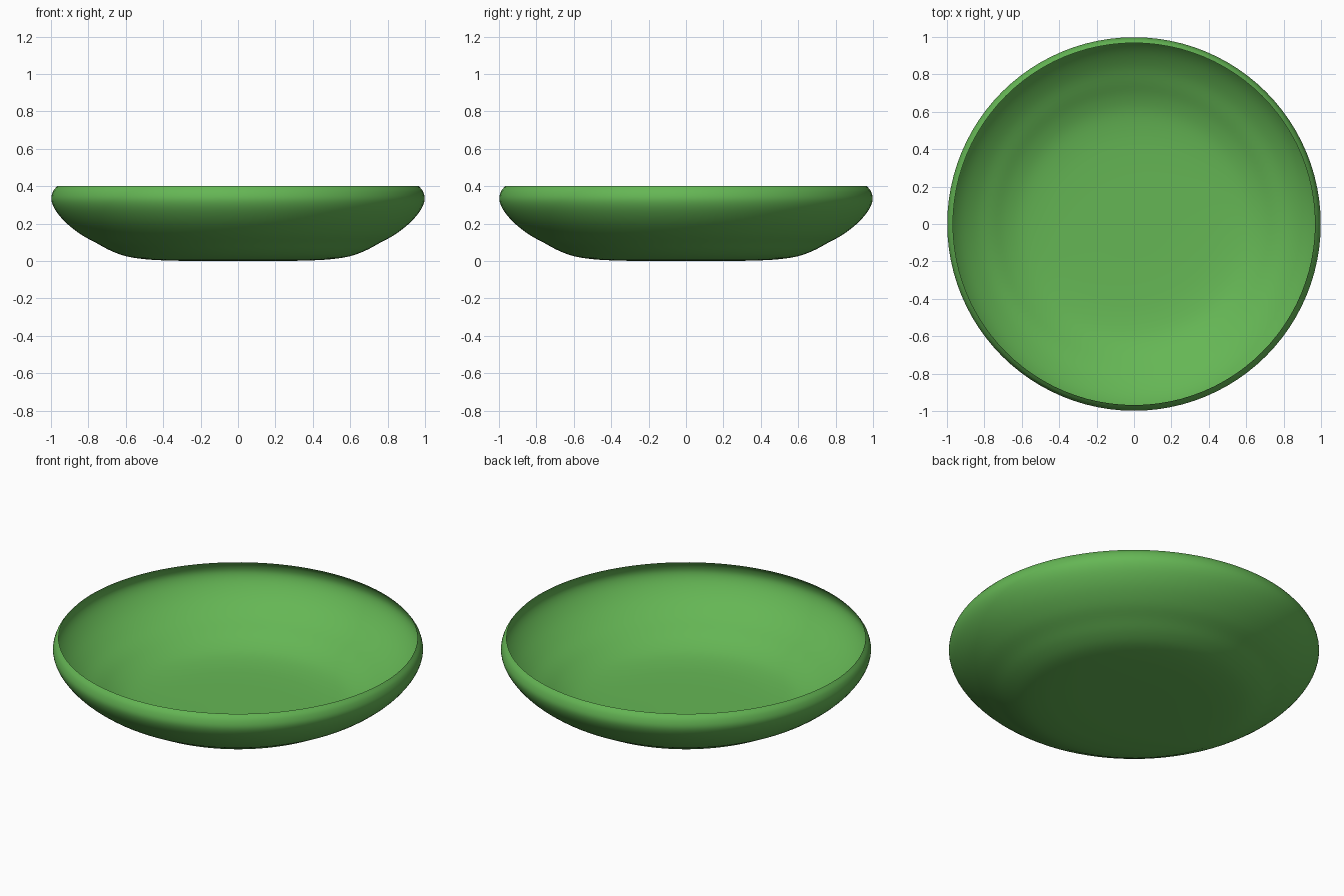
import bpy, bmesh, math
from mathutils import Vector

if "Cube" in bpy.data.objects:
    bpy.data.objects.remove(bpy.data.objects["Cube"])

# Dish profile (radius, height): centre of the base out to the rolled-in rim
PROFILE = [(0.0, 0.0), (0.2, 0.0), (0.38, 0.003), (0.5, 0.01), (0.6, 0.026),
           (0.68, 0.055), (0.755, 0.095), (0.84, 0.142), (0.92, 0.205),
           (0.975, 0.27), (0.998, 0.325), (0.99, 0.37), (0.968, 0.4)]
SEGMENTS = 96
STEPS = 4


def smooth_path(points, steps):
    """Catmull-Rom curve through the points."""
    p = [Vector(q) for q in points]
    p = [2 * p[0] - p[1]] + p + [2 * p[-1] - p[-2]]
    out = []
    for a, b, c, d in zip(p, p[1:], p[2:], p[3:]):
        for i in range(steps):
            t = i / steps
            out.append(0.5 * (2 * b + (c - a) * t + (2 * a - 5 * b + 4 * c - d) * t**2
                              + (3 * b - a - 3 * c + d) * t**3))
    return out + [p[-2]]


# Shallow bowl: one thin sheet, revolved around z
bm = bmesh.new()
path = smooth_path(PROFILE, STEPS)
centre = bm.verts.new((0, 0, 0))
rings = []
for r, z in path[1:]:
    rings.append([bm.verts.new((r * math.cos(2 * math.pi * k / SEGMENTS),
                                r * math.sin(2 * math.pi * k / SEGMENTS), max(z, 0)))
                  for k in range(SEGMENTS)])
for k in range(SEGMENTS):
    n = (k + 1) % SEGMENTS
    bm.faces.new((centre, rings[0][n], rings[0][k]))
    for lower, upper in zip(rings, rings[1:]):
        bm.faces.new((lower[k], lower[n], upper[n], upper[k]))
for f in bm.faces:
    f.smooth = True

mesh = bpy.data.meshes.new("bowl")
bm.to_mesh(mesh)
bm.free()
bowl = bpy.data.objects.new("bowl", mesh)
bpy.context.collection.objects.link(bowl)

# Green glaze
green = bpy.data.materials.new("green")
green.diffuse_color = (0.13, 0.47, 0.09, 1)
green.use_nodes = True
green.node_tree.nodes["Principled BSDF"].inputs["Base Color"].default_value = green.diffuse_color
mesh.materials.append(green)
